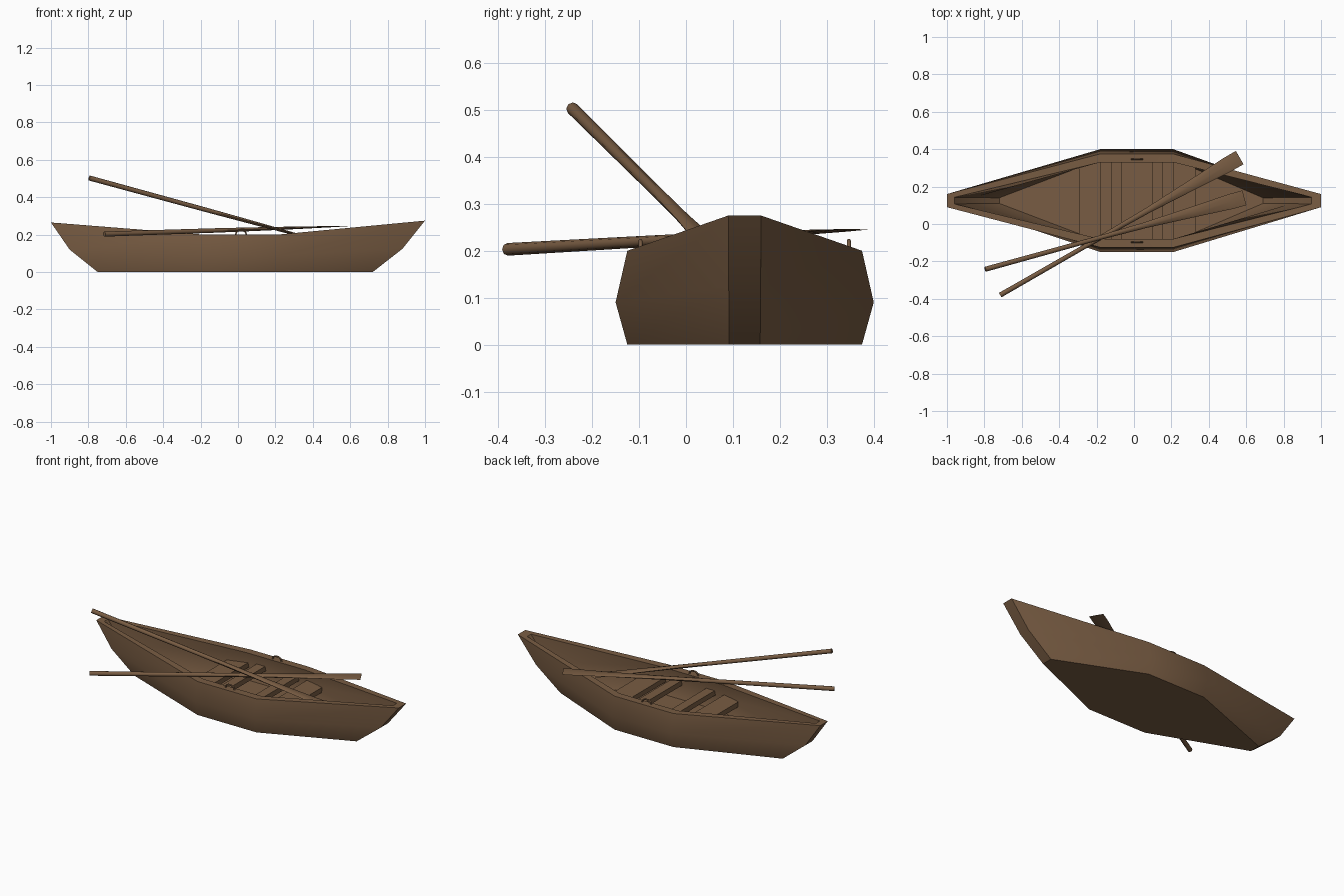
import bpy, bmesh, math
from mathutils import Vector

if "Cube" in bpy.data.objects:
    bpy.data.objects.remove(bpy.data.objects["Cube"])

CY = 0.125            # centre line of the boat
wood = bpy.data.materials.new("brown wood")
wood.diffuse_color = (0.19, 0.108, 0.056, 1)
wood.use_nodes = True
wood.node_tree.nodes["Principled BSDF"].inputs["Base Color"].default_value = wood.diffuse_color


def finish(name, bm, angle=None):
    bmesh.ops.recalc_face_normals(bm, faces=bm.faces)
    me = bpy.data.meshes.new(name)
    bm.to_mesh(me)
    bm.free()
    ob = bpy.data.objects.new(name, me)
    bpy.context.collection.objects.link(ob)
    me.materials.append(wood)
    if angle:
        bpy.ops.object.select_all(action='DESELECT')
        ob.select_set(True)
        bpy.context.view_layer.objects.active = ob
        bpy.ops.object.shade_smooth_by_angle(angle=math.radians(angle))
    return ob


def loft(name, rings, angle=None):
    """Skin a list of closed rings and cap both ends."""
    bm = bmesh.new()
    vs = [[bm.verts.new(p) for p in r] for r in rings]
    n = len(vs[0])
    for a, b in zip(vs, vs[1:]):
        for i in range(n):
            j = (i + 1) % n
            bm.faces.new((a[i], a[j], b[j], b[i]))
    bm.faces.new(vs[0])
    bm.faces.new(vs[-1])
    return finish(name, bm, angle)


def hull_ring(xl, xr, zl, zm, zr, half, tip):
    """Eight-point outline: narrow ends, two wide stations amidships."""
    side = [(xl, tip, zl), (-0.18, half, zm), (0.21, half, zm), (xr, tip, zr)]
    return [(x, CY - w, z) for x, w, z in side] + \
           [(x, CY + w, z) for x, w, z in reversed(side)]


# hull: outside from the bottom up, over the rim, then down to the floor
loft("hull", [
    hull_ring(-0.75, 0.72, 0.0, 0.0, 0.0, 0.25, 0.033),
    hull_ring(-0.90, 0.88, 0.12, 0.09, 0.125, 0.275, 0.034),
    hull_ring(-1.0, 1.0, 0.265, 0.2, 0.275, 0.25, 0.035),
    hull_ring(-0.96, 0.95, 0.262, 0.2, 0.27, 0.205, 0.018),
    hull_ring(-0.86, 0.84, 0.13, 0.1, 0.135, 0.235, 0.016),
    hull_ring(-0.72, 0.69, 0.03, 0.03, 0.03, 0.22, 0.015),
], 32)


# seats: planks whose ends follow the hull sides
def inner_half(x):
    d = max(-0.18 - x, x - 0.21, 0)
    return 0.235 - 0.33 * d


def seat(name, x0, x1, z, thick):
    a, b = inner_half(x0), inner_half(x1)
    plan = [(x0, CY - a), (x1, CY - b), (x1, CY + b), (x0, CY + a)]
    loft(name, [[(x, y, h) for x, y in plan] for h in (z - thick, z)])


seat("rear_seat", -0.295, -0.18, 0.13, 0.03)
seat("rear_middle_slat", -0.12, -0.065, 0.14, 0.03)
seat("front_middle_slat", 0.10, 0.155, 0.14, 0.03)
seat("front_seat", 0.21, 0.33, 0.13, 0.03)

# oarlocks: small arches on the rim
for side, y in (("near", -0.097), ("far", 0.347)):
    cu = bpy.data.curves.new(side + "_oarlock", 'CURVE')
    cu.dimensions = '3D'
    cu.bevel_depth = 0.0045
    cu.bevel_resolution = 1
    cu.use_fill_caps = True
    sp = cu.splines.new('POLY')
    pts = [(-0.015, 0.195), (-0.008, 0.214), (0.005, 0.221),
           (0.027, 0.221), (0.04, 0.214), (0.047, 0.195)]
    sp.points.add(len(pts) - 1)
    for p, (x, z) in zip(sp.points, pts):
        p.co = (x, y, z, 1)
    cu.materials.append(wood)
    bpy.context.collection.objects.link(
        bpy.data.objects.new(side + "_oarlock", cu))


# oars: round shaft flattening into a wide blade
def oar(name, start, end):
    start, end = Vector(start), Vector(end)
    d = (end - start).normalized()
    across = d.cross(Vector((0, 0, 1))).normalized()
    up = across.cross(d)
    rings = []
    for t, w, h in ((0, 0.0135, 0.0135), (0.45, 0.012, 0.012),
                    (0.62, 0.016, 0.010), (0.8, 0.029, 0.007),
                    (0.95, 0.041, 0.003), (1, 0.041, 0.001)):
        c = start.lerp(end, t)
        rings.append([c + across * w * math.cos(k * math.pi / 4)
                      + up * h * math.sin(k * math.pi / 4) for k in range(8)])
    loft(name, rings, 50)


oar("raised_oar", (-0.795, -0.242, 0.503), (0.59, 0.14, 0.125))
oar("level_oar", (-0.715, -0.38, 0.203), (0.565, 0.355, 0.245))
